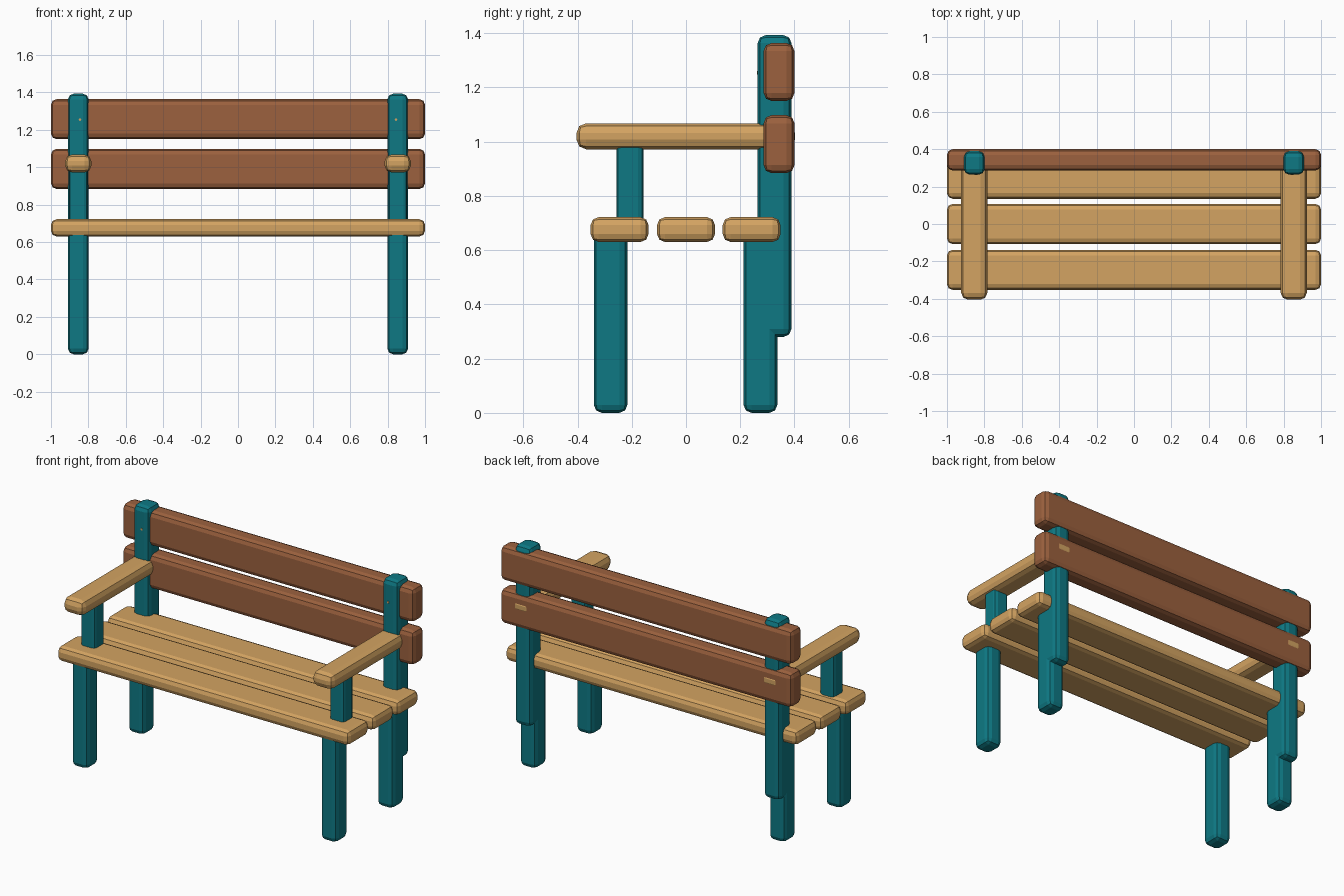
import bpy

if "Cube" in bpy.data.objects:
    bpy.data.objects.remove(bpy.data.objects["Cube"])

def material(name, rgb):
    m = bpy.data.materials.new(name)
    lin = [((c / 255 + 0.055) / 1.055) ** 2.4 if c > 10 else c / 255 / 12.92 for c in rgb]
    m.diffuse_color = (*lin, 1)
    m.use_nodes = True
    m.node_tree.nodes["Principled BSDF"].inputs["Base Color"].default_value = m.diffuse_color
    return m

TEAL = material("teal paint", (14, 121, 132))
TAN = material("light wood", (212, 164, 98))
BROWN = material("brown wood", (156, 97, 62))

def plank(name, x, y, z, mat, bevel=0.03):
    """Chamfered box given by its (min, max) range on each axis."""
    r = (x, y, z)
    bpy.ops.mesh.primitive_cube_add(size=1, location=[sum(a) / 2 for a in r])
    o = bpy.context.object
    o.name = name
    o.scale = [a[1] - a[0] for a in r]
    bpy.ops.object.transform_apply(location=False, rotation=False, scale=True)
    o.data.materials.append(mat)
    b = o.modifiers.new("Bevel", 'BEVEL')
    b.width = bevel
    b.segments = 2
    return o

# Seat slats
for i, y in enumerate((-0.245, 0.0, 0.242)):
    plank(f"seat_slat_{i + 1}", (-1, 1), (y - 0.107, y + 0.107), (0.63, 0.722), TAN)

# Backrest slats
for n, z in (("lower", 0.991), ("upper", 1.257)):
    plank(f"back_slat_{n}", (-1, 1), (0.286, 0.4), (z - 0.107, z + 0.107), BROWN)

# Legs, posts and armrests on both sides
for side, s in (("left", -1), ("right", 1)):
    def span(w):
        return (s * 0.854 - w / 2, s * 0.854 + w / 2)
    plank(f"front_leg_{side}", span(0.11), (-0.34, -0.216), (0, 0.69), TEAL)
    plank(f"rear_leg_{side}", span(0.11), (0.212, 0.337), (0, 0.69), TEAL)
    plank(f"back_post_{side}", span(0.11), (0.264, 0.389), (0.28, 1.393), TEAL)
    plank(f"arm_support_{side}", span(0.10), (-0.256, -0.157), (0.66, 1.02), TEAL, 0.02)
    plank(f"armrest_{side}", span(0.14), (-0.404, 0.402), (0.972, 1.068), TAN, 0.036)
    # Bolt head on the front of the post
    bpy.ops.mesh.primitive_cylinder_add(vertices=8, radius=0.007, depth=0.02,
        location=(s * 0.845, 0.271, 1.254), rotation=(1.5708, 0, 0))
    bpy.context.object.name = f"bolt_{side}"
    bpy.context.object.data.materials.append(TAN)
